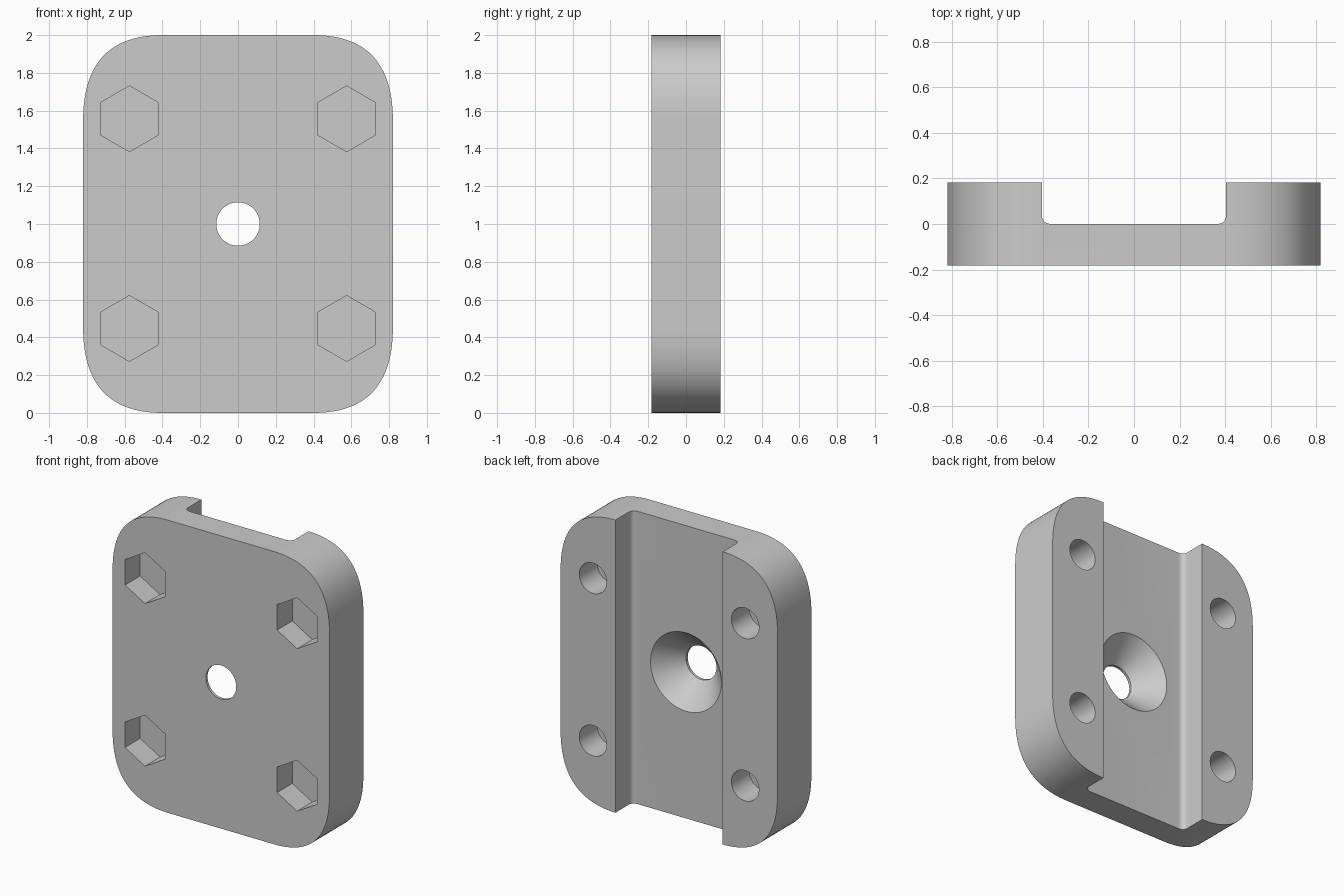
import bpy, bmesh, math
from mathutils import Vector

cube = bpy.data.objects.get("Cube")
if cube:
    bpy.data.objects.remove(cube, do_unlink=True)

HALF_W, HEIGHT, HALF_D = 0.82, 2.0, 0.183

grey = bpy.data.materials.new("plain grey")
grey.use_nodes = True
grey.diffuse_color = (0.6, 0.6, 0.6, 1)
grey.node_tree.nodes["Principled BSDF"].inputs["Base Color"].default_value = (0.6, 0.6, 0.6, 1)


def loft(name, rings):
    """Closed solid through a list of matching vertex rings."""
    bm = bmesh.new()
    loops = [[bm.verts.new(p) for p in ring] for ring in rings]
    for a, b in zip(loops, loops[1:]):
        for i in range(len(a)):
            j = (i + 1) % len(a)
            bm.faces.new((a[i], a[j], b[j], b[i]))
    bm.faces.new(loops[0])
    bm.faces.new(loops[-1])
    bmesh.ops.recalc_face_normals(bm, faces=bm.faces)
    mesh = bpy.data.meshes.new(name)
    bm.to_mesh(mesh)
    bm.free()
    mesh.materials.append(grey)
    obj = bpy.data.objects.new(name, mesh)
    bpy.context.collection.objects.link(obj)
    return obj


def bend(start, corner, end, steps):
    """Soft corner whose curvature rises towards the middle."""
    a, b, c = Vector(start), Vector(corner), Vector(end)
    return [a * (1 - t) ** 2 + b * 2 * t * (1 - t) + c * t * t
            for t in (i / steps for i in range(steps + 1))]


def circle(x, y, z, radius, sides):
    turn = math.tau / sides
    return [(x + radius * math.sin(i * turn), y, z + radius * math.cos(i * turn))
            for i in range(sides)]


def carve(body, cutter):
    mod = body.modifiers.new("cut", 'BOOLEAN')
    mod.operation = 'DIFFERENCE'
    mod.solver = 'EXACT'
    mod.object = cutter
    bpy.context.view_layer.objects.active = body
    bpy.ops.object.modifier_apply(modifier=mod.name)
    bpy.data.objects.remove(cutter, do_unlink=True)


# Plate with softly rounded corners
upper = bend((HALF_W, 0.55), (HALF_W, 1), (0.4, 1), 28)
right = [(p.x, p.y) for p in upper]
right = [(x, -z) for x, z in reversed(right)] + right
outline = right + [(-x, z) for x, z in reversed(right)]
plate = loft("mounting_plate", [[(x, y, z + HEIGHT / 2) for x, z in outline]
                                for y in (-HALF_D, HALF_D)])

# Vertical channel in the back, with filleted floor
side = [(0.405, 0.4)] + [(p.x, p.y) for p in
                         bend((0.405, 0.04), (0.405, 0), (0.36, 0), 8)]
channel = side + [(-x, y) for x, y in reversed(side)]
carve(plate, loft("channel_cutter", [[(x, y, z) for x, y in channel]
                                     for z in (-0.1, HEIGHT + 0.1)]))

# Countersunk centre hole
funnel = [(-0.3, 0.115), (-0.165, 0.115), (0, 0.268), (0.1, 0.268)]
carve(plate, loft("countersink_cutter", [circle(0, y, 1, r, 64) for y, r in funnel]))

# Hexagonal nut pockets in front, blind round holes behind them
for x in (-0.575, 0.575):
    for z in (0.447, 1.557):
        carve(plate, loft("nut_cutter", [circle(x, y, z, 0.174, 6) for y in (-0.3, -0.02)]))
        carve(plate, loft("hole_cutter", [circle(x, y, z, 0.104, 48) for y in (-0.01, 0.3)]))

# Smooth curved walls, crisp edges
bpy.ops.object.select_all(action='DESELECT')
plate.select_set(True)
bpy.context.view_layer.objects.active = plate
bpy.ops.object.shade_smooth_by_angle(angle=math.radians(30))
